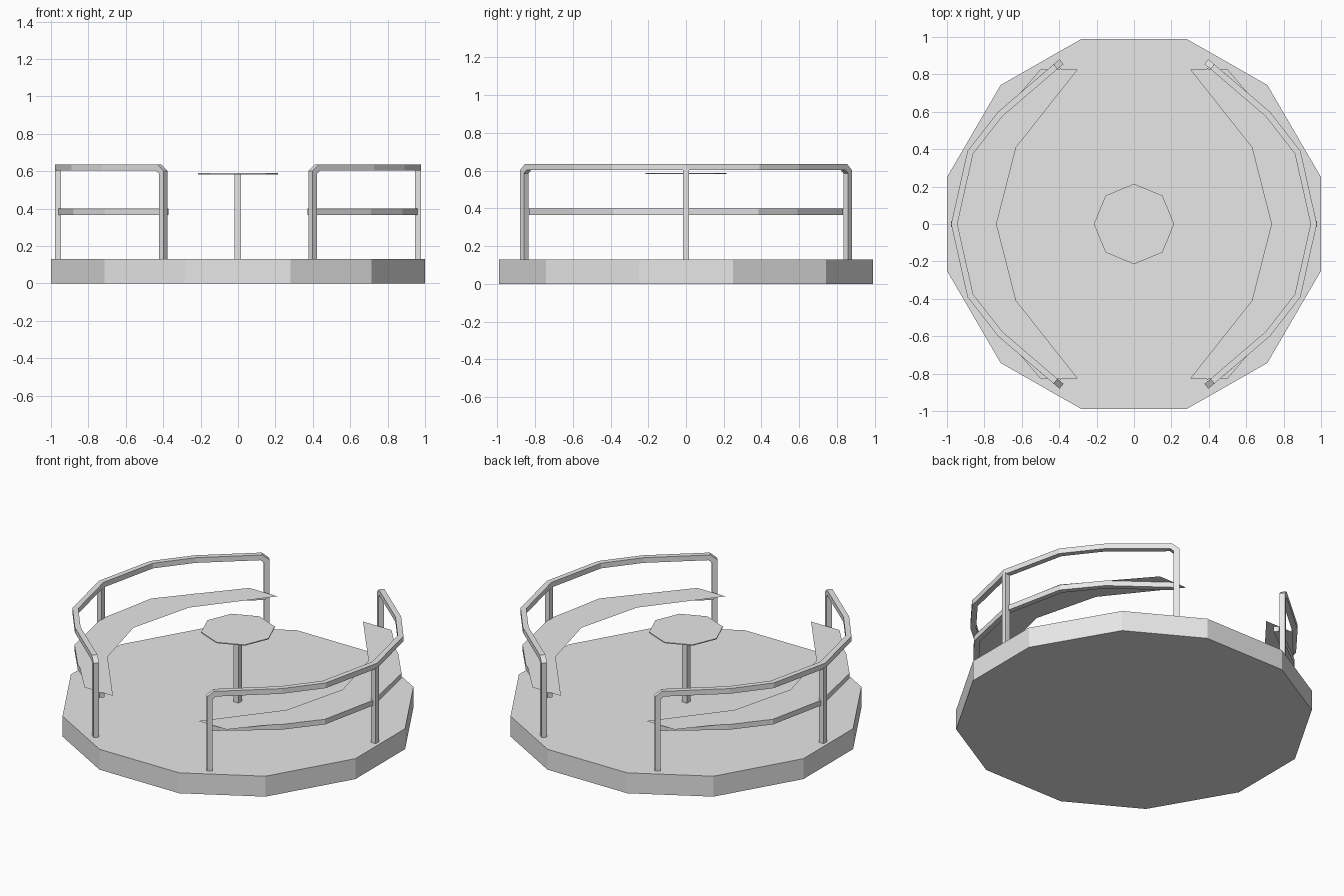
import bpy, bmesh, math
from mathutils import Vector

if "Cube" in bpy.data.objects:
    bpy.data.objects.remove(bpy.data.objects["Cube"])

grey = bpy.data.materials.new("plain grey")
grey.diffuse_color = (0.8, 0.8, 0.8, 1)
grey.use_nodes = True
grey.node_tree.nodes["Principled BSDF"].inputs["Base Color"].default_value = grey.diffuse_color


def make(name, bm):
    bmesh.ops.recalc_face_normals(bm, faces=bm.faces)
    me = bpy.data.meshes.new(name)
    bm.to_mesh(me)
    bm.free()
    ob = bpy.data.objects.new(name, me)
    me.materials.append(grey)
    bpy.context.collection.objects.link(ob)
    return ob


def prism(name, pts, z0, z1):
    """Vertical extrusion of an outline."""
    bm = bmesh.new()
    lo = [bm.verts.new((x, y, z0)) for x, y in pts]
    hi = [bm.verts.new((x, y, z1)) for x, y in pts]
    bm.faces.new(lo)
    bm.faces.new(hi)
    n = len(pts)
    for i in range(n):
        j = (i + 1) % n
        bm.faces.new((lo[i], lo[j], hi[j], hi[i]))
    return make(name, bm)


def box(name, x, y, h, z0, z1):
    return prism(name, [(x - h, y - h), (x + h, y - h), (x + h, y + h), (x - h, y + h)], z0, z1)


def tube(name, pts, r):
    """Square bar swept along a path with mitred joints, sides kept upright."""
    p = [Vector(q) for q in pts]
    segs = [(b - a).normalized() for a, b in zip(p, p[1:])]
    flat = [Vector((d.x, d.y, 0)) for d in segs]
    good = [f.normalized() for f in flat if f.length > 1e-3]
    bm = bmesh.new()
    rings = []
    for i, q in enumerate(p):
        near = segs[max(i - 1, 0):i + 1]
        t = sum(near, Vector()).normalized()
        hs = [f.normalized() for f in flat[max(i - 1, 0):i + 1] if f.length > 1e-3]
        h = sum(hs, Vector()).normalized() if hs else (good[0] if i < len(p) / 2 else good[-1])
        side = Vector((h.y, -h.x, 0))
        up = side.cross(t)
        miter = r / t.dot(near[0])
        bend = any(abs(d.z) > 1e-3 for d in near)
        side, up = (side * r, up * miter) if bend else (side * miter, up * r)
        rings.append([bm.verts.new(q + side * a + up * b)
                      for a, b in ((1, 1), (1, -1), (-1, -1), (-1, 1))])
    for a, b in zip(rings, rings[1:]):
        for k in range(4):
            m = (k + 1) % 4
            bm.faces.new((a[k], a[m], b[m], b[k]))
    bm.faces.new(rings[0])
    bm.faces.new(rings[-1])
    return make(name, bm)


def both_ends(half, s):
    """Complete a half path given from the +y end to the middle."""
    full = half + [(x, -y, z) for x, y, z in reversed(half[:-1])]
    return [(s * x, y, z) for x, y, z in full]


# Twelve-sided platform
quarter = [(0.28, 0.99), (0.713, 0.743), (1.0, 0.25)]
right = quarter + [(x, -y) for x, y in reversed(quarter)]
prism("platform", right + [(-x, -y) for x, y in right], 0, 0.13)

# Centre post and turning plate
box("centre_post", -0.002, 0, 0.017, 0.13, 0.585)
prism("turning_plate", [(0.215 * math.cos(k * math.pi / 4), 0.215 * math.sin(k * math.pi / 4))
                        for k in range(8)], 0.583, 0.589)

for side, s in (("right", 1), ("left", -1)):
    # Hand rail with its two end posts
    rail = [(0.40, 0.857, 0.13), (0.40, 0.857, 0.594), (0.424, 0.837, 0.619),
            (0.715, 0.588, 0.619), (0.875, 0.383, 0.619), (0.961, 0, 0.619)]
    tube(side + "_hand_rail", both_ends(rail, s), 0.0165)
    box(side + "_middle_post", s * 0.963, 0, 0.016, 0.13, 0.61)

    # Bar under the seat
    bar = [(0.382, 0.82, 0.383), (0.70, 0.58, 0.383), (0.865, 0.377, 0.383), (0.945, 0, 0.383)]
    tube(side + "_seat_bar", both_ends(bar, s), 0.0165)

    # Thin sheet seat
    inner = both_ends([(0.30, 0.827, 0.402), (0.63, 0.41, 0.402), (0.735, 0, 0.402)], s)
    outer = both_ends([(0.50, 0.827, 0.402), (0.88, 0.385, 0.402), (0.955, 0, 0.402)], s)
    bm = bmesh.new()
    a = [bm.verts.new(v) for v in inner]
    b = [bm.verts.new(v) for v in outer]
    for i in range(4):
        f = bm.faces.new((a[i], a[i + 1], b[i + 1], b[i]))
    seat = make(side + "_seat", bm)
    if seat.data.polygons[0].normal.z < 0:
        seat.data.flip_normals()
